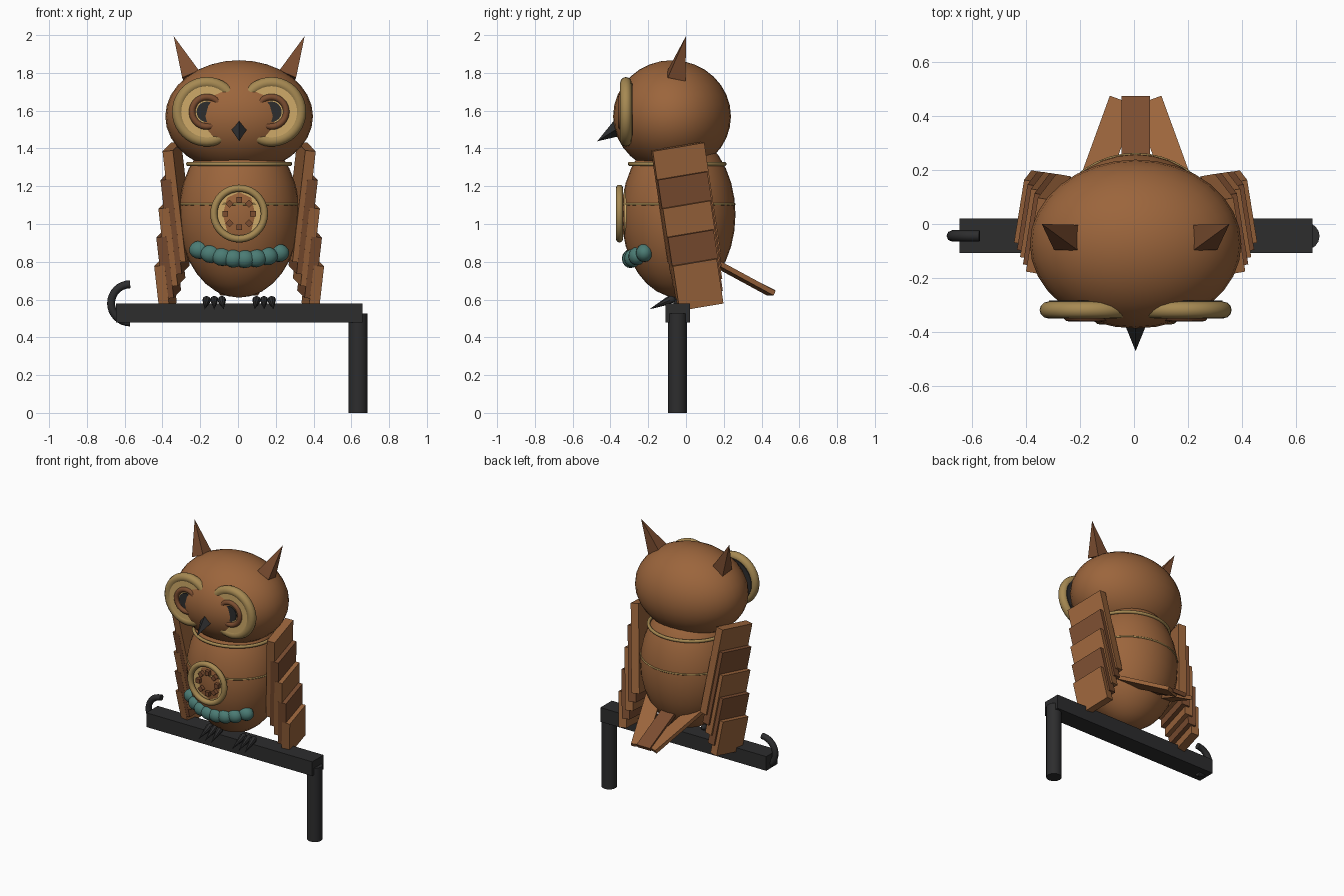
import bpy, bmesh, math
from math import radians, sin, cos, pi, sqrt
from mathutils import Vector, Matrix

if "Cube" in bpy.data.objects:
    bpy.data.objects.remove(bpy.data.objects["Cube"])

CX = 0.006    # the bird sits slightly off the middle of its perch


def material(name, rgb):
    m = bpy.data.materials.new(name)
    m.use_nodes = True
    m.diffuse_color = (*rgb, 1)
    m.node_tree.nodes["Principled BSDF"].inputs["Base Color"].default_value = (*rgb, 1)
    return m


COPPER = material("copper_brown", (0.33, 0.13, 0.045))
DARK = material("dark_brown", (0.2, 0.075, 0.03))
BRASS = material("brass", (0.38, 0.25, 0.085))
PALE = material("pale_brass", (0.62, 0.4, 0.14))
IRON = material("black_iron", (0.026, 0.026, 0.027))
TEAL = material("teal", (0.07, 0.2, 0.175))


def finish(name, mat, smooth=False):
    o = bpy.context.object
    o.name = name
    o.data.materials.append(mat)
    if smooth:
        bpy.ops.object.shade_smooth_by_angle(angle=radians(40))
    return o


def ball(name, mat, loc, size, seg=32):
    bpy.ops.mesh.primitive_uv_sphere_add(segments=seg, ring_count=seg // 2, location=loc)
    bpy.context.object.scale = size
    return finish(name, mat, True)


def box(name, mat, loc, size, rot=(0, 0, 0)):
    bpy.ops.mesh.primitive_cube_add(size=1, location=loc, rotation=[radians(a) for a in rot])
    bpy.context.object.scale = size
    return finish(name, mat)


def ring(name, mat, loc, major, minor, facing_front=True, scale=(1, 1, 1)):
    rot = (pi / 2, 0, 0) if facing_front else (0, 0, 0)
    bpy.ops.mesh.primitive_torus_add(location=loc, rotation=rot, major_radius=major,
                                     minor_radius=minor, major_segments=40, minor_segments=12)
    bpy.context.object.scale = scale
    return finish(name, mat, True)


def disc(name, mat, loc, r, depth, facing_front=True, sides=32):
    rot = (pi / 2, 0, 0) if facing_front else (0, 0, 0)
    bpy.ops.mesh.primitive_cylinder_add(vertices=sides, radius=r, depth=depth,
                                        location=loc, rotation=rot)
    return finish(name, mat, True)


def spike(name, mat, base, tip, r, sides=4, spin=0):
    base, tip = Vector(base), Vector(tip)
    d = tip - base
    bpy.ops.mesh.primitive_cone_add(vertices=sides, radius1=r, radius2=0, depth=d.length)
    turn = d.to_track_quat('Z', 'Y').to_matrix().to_4x4()
    bpy.context.object.matrix_world = (Matrix.Translation((base + tip) / 2) @ turn
                                       @ Matrix.Rotation(radians(spin), 4, 'Z'))
    return finish(name, mat)


# Body and head
body_c, body_r = Vector((CX, -0.04, 1.05)), Vector((0.32, 0.302, 0.44))
ball("body", COPPER, body_c, body_r)
ball("head", COPPER, (CX, -0.074, 1.57), (0.391, 0.312, 0.297))

# Collar and waist band
ring("collar", BRASS, (CX, -0.047, 1.318), 0.27, 0.011, False, (1, 0.93, 1))
ring("waist_band", BRASS, (CX, -0.04, 1.105), 0.315, 0.006, False, (1, 0.944, 1))

# Chest medallion with a circle of studs
ring("medallion_rim", BRASS, (CX, -0.352, 1.055), 0.134, 0.019)
disc("medallion_plate", PALE, (CX, -0.317, 1.055), 0.13, 0.025)
for i in range(8):
    a = i * pi / 4
    box("medallion_stud", DARK, (CX + 0.073 * cos(a), -0.345, 1.055 + 0.073 * sin(a)),
        (0.03, 0.03, 0.03), (0, -45 * i, 0))

# Lumpy teal sash that hugs the belly
for i in range(8):
    t = i / 3.5 - 1
    x, z = 0.21 * t, 0.815 + 0.04 * t * t - 0.008 * t
    y = -body_r.y * sqrt(1 - (x / body_r.x) ** 2 - ((z - body_c.z) / body_r.z) ** 2)
    ball("sash_lump", TEAL, (CX + x, body_c.y + y, z), (0.055, 0.045, 0.048), 16)

# Beak
spike("beak", IRON, (CX, -0.342, 1.518), (CX, -0.47, 1.438), 0.052)

for side, s in (("left", 1), ("right", -1)):
    # Goggle eyes
    ex = CX + s * 0.171
    ring(side + "_eye_rim", BRASS, (ex, -0.318, 1.594), 0.153, 0.031)
    disc(side + "_eye_back", IRON, (ex, -0.298, 1.594), 0.15, 0.03)
    disc(side + "_eye_plate", PALE, (ex, -0.328, 1.594), 0.14, 0.03)
    ring(side + "_iris_ring", DARK, (ex, -0.343, 1.594), 0.078, 0.017)
    disc(side + "_pupil", IRON, (ex, -0.338, 1.594), 0.054, 0.024)

    # Ear tufts
    spike(side + "_ear", DARK, (CX + s * 0.253, -0.05, 1.785), (CX + s * 0.347, 0.0, 1.995),
          0.068, 4, 20 * s)

    # Overlapping wing slats
    for i in range(5):
        t = i / 4
        box(side + "_wing_slat", DARK if i % 2 else COPPER,
            (CX + s * (0.322 + 0.068 * t), 0.06 * t, 1.115 - 0.435 * t),
            (0.056, 0.28 - 0.042 * t, 0.6 - 0.36 * t), (9.5, 5 * s, 10 * s))

    # Claws
    for k in (-1, 0, 1):
        x = CX + s * 0.132 + 0.04 * k
        spike(side + "_claw", IRON, (x, -0.085, 0.598), (x + 0.01 * k, -0.195, 0.548), 0.023, 8)
        ball(side + "_toe", IRON, (x, -0.08, 0.6), (0.019, 0.025, 0.019), 12)

    # Outer tail feathers, converging at the tips
    box(side + "_tail_feather", COPPER, (CX + s * 0.112, 0.275, 0.729),
        (0.105, 0.42, 0.026), (-27, 0, 20 * s))

box("middle_tail_feather", DARK, (CX, 0.28, 0.733), (0.105, 0.42, 0.026), (-27, 0, 0))

# Perch beam and post
box("perch_beam", IRON, (0.007, -0.044, 0.528), (1.305, 0.128, 0.101))
disc("perch_post", IRON, (0.636, -0.045, 0.2625), 0.05, 0.525, False, 16)

# Curled hook on the end of the beam
curve = bpy.data.curves.new("perch_hook", 'CURVE')
curve.dimensions = '3D'
curve.bevel_depth = 0.021
curve.bevel_resolution = 2
curve.use_fill_caps = True
path = curve.splines.new('POLY')
path.points.add(16)
for i, p in enumerate(path.points):
    a = pi / 2 + pi * i / 16
    p.co = (-0.571 + 0.101 * cos(a), -0.044, 0.58 + 0.101 * sin(a), 1)
hook = bpy.data.objects.new("perch_hook", curve)
bpy.context.collection.objects.link(hook)
curve.materials.append(IRON)
